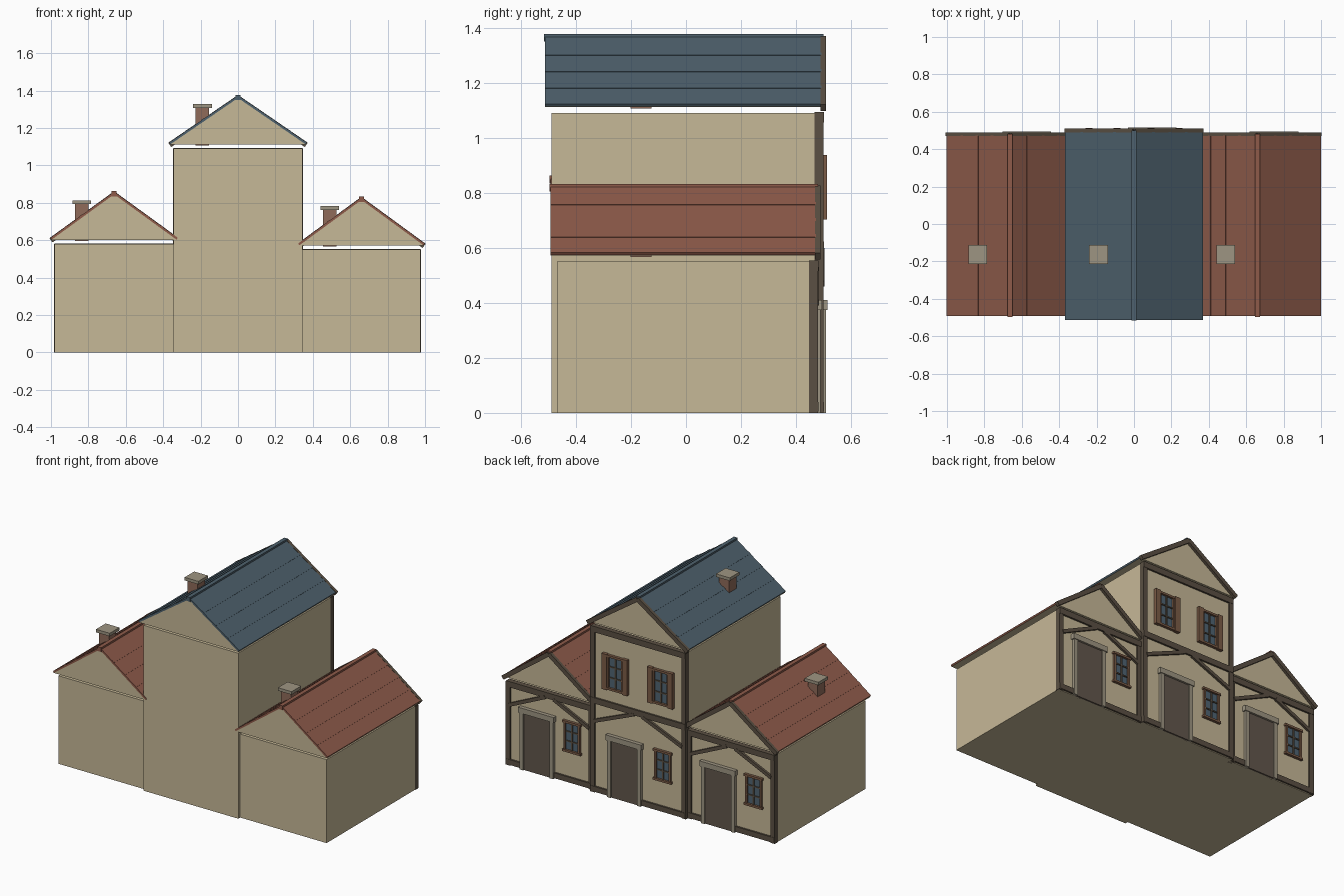
import bpy
import bmesh
import math
from mathutils import Vector, Matrix

cube = bpy.data.objects.get("Cube")
if cube:
    bpy.data.objects.remove(cube, do_unlink=True)


def material(name, r, g, b):
    lin = [(c / 255 / 12.92) if c < 11 else ((c / 255 + 0.055) / 1.055) ** 2.4 for c in (r, g, b)]
    m = bpy.data.materials.new(name)
    m.use_nodes = True
    m.diffuse_color = (*lin, 1)
    m.node_tree.nodes["Principled BSDF"].inputs["Base Color"].default_value = (*lin, 1)
    return m


PLASTER = material("cream plaster", 198, 184, 151)
SLATE = material("blue slate", 78, 97, 109)
TILE = material("red tile", 142, 91, 74)
BRICK = material("chimney brick", 144, 107, 90)
STONE = material("pale stone", 158, 149, 130)
TIMBER = material("dark timber", 91, 80, 67)
DOOR = material("door wood", 98, 86, 76)
SHUTTER = material("shutter wood", 124, 92, 71)
GLASS = material("window glass", 80, 100, 115)


def finish(name, bm, mat):
    bmesh.ops.recalc_face_normals(bm, faces=bm.faces)
    mesh = bpy.data.meshes.new(name)
    bm.to_mesh(mesh)
    bm.free()
    mesh.materials.append(mat)
    obj = bpy.data.objects.new(name, mesh)
    bpy.context.collection.objects.link(obj)
    return obj


def box(name, x0, x1, y0, y1, z0, z1, mat):
    bm = bmesh.new()
    size = Matrix.Diagonal((x1 - x0, y1 - y0, z1 - z0, 1))
    place = Matrix.Translation(((x0 + x1) / 2, (y0 + y1) / 2, (z0 + z1) / 2))
    bmesh.ops.create_cube(bm, size=1, matrix=place @ size)
    return finish(name, bm, mat)


def bar(name, p, q, thick, y0, y1, mat):
    """Box following the line p-q in the x-z plane, from y0 to y1."""
    a, b = Vector(p), Vector(q)
    d, mid = b - a, (a + b) / 2
    bm = bmesh.new()
    place = Matrix.Translation((mid.x, (y0 + y1) / 2, mid.y))
    turn = Matrix.Rotation(-math.atan2(d.y, d.x), 4, 'Y')
    size = Matrix.Diagonal((d.length, y1 - y0, thick, 1))
    bmesh.ops.create_cube(bm, size=1, matrix=place @ turn @ size)
    return finish(name, bm, mat)


def prism(name, points, y0, y1, mat):
    bm = bmesh.new()
    face = bm.faces.new([bm.verts.new((x, y0, z)) for x, z in points])
    ext = bmesh.ops.extrude_face_region(bm, geom=[face])
    moved = [v for v in ext["geom"] if isinstance(v, bmesh.types.BMVert)]
    bmesh.ops.translate(bm, verts=moved, vec=(0, y1 - y0, 0))
    return finish(name, bm, mat)


def window(name, x, z, w, h, y, shutters):
    """Glass with a frame, glazing bars, and optional shutters."""
    box(name + "_glass", x - w / 2, x + w / 2, y - 0.01, y + 0.004, z - h / 2, z + h / 2, GLASS)
    t = 0.014
    for s in (-1, 1):
        e = x + s * w / 2
        box(name + "_jamb", e - t / 2, e + t / 2, y - 0.01, y + 0.014, z - h / 2, z + h / 2, SHUTTER)
        e = z + s * h / 2
        box(name + "_rail", x - w / 2 - t, x + w / 2 + t, y - 0.01, y + 0.018, e - t / 2, e + t / 2, SHUTTER)
        if shutters:
            e = x + s * (w / 2 + 0.022)
            box(name + "_shutter", e - 0.018, e + 0.018, y - 0.01, y + 0.022, z - h / 2 - 0.01, z + h / 2 + 0.01, SHUTTER)
    box(name + "_mullion", x - 0.005, x + 0.005, y, y + 0.01, z - h / 2, z + h / 2, TIMBER)
    for f in (-1, 1):
        e = z + f * h / 6
        box(name + "_glazing_bar", x - w / 2, x + w / 2, y, y + 0.01, e - 0.004, e + 0.004, TIMBER)


def doorway(name, x, y):
    box(name + "_door", x - 0.1, x + 0.1, y - 0.01, y + 0.012, 0, 0.375, DOOR)
    for s in (-1, 1):
        e = x + s * 0.109
        box(name + "_door_jamb", e - 0.013, e + 0.013, y - 0.01, y + 0.02, 0, 0.375, STONE)
    box(name + "_door_lintel", x - 0.13, x + 0.13, y - 0.01, y + 0.025, 0.375, 0.41, STONE)


def roof(name, cx, w, hy, top, rise, mat):
    half, eave = w / 2 + 0.02, top + 0.022
    apex = eave + rise
    y0, y1 = -hy - 0.022, hy + 0.002
    prism(name + "_gable", [(cx - half, eave), (cx + half, eave), (cx, apex)], y0, y1, PLASTER)
    for s in (-1, 1):
        low, high = (cx + s * half, eave + 0.006), (cx, apex + 0.006)
        bar(name + "_roof_slope", low, high, 0.012, y0 - 0.001, y1, mat)
        bar(name + "_barge_board", (low[0], eave - 0.002), (cx, apex - 0.002), 0.028, hy, hy + 0.02, TIMBER)
        # raised tile courses running along the slope
        for f in (0.28, 0.52, 0.76):
            x, z = cx + s * half * f, apex + 0.011 - rise * f
            dx, dz = s * 0.007, -0.007 * rise / half
            bar(name + "_tile_course", (x - dx, z - dz), (x + dx, z + dz), 0.008, y0 - 0.001, y1, mat)
    box(name + "_ridge_cap", cx - 0.013, cx + 0.013, y0 - 0.005, y1 + 0.008, apex - 0.012, apex + 0.016, mat)


def chimney(name, x, bottom, top):
    box(name + "_chimney", x - 0.036, x + 0.036, -0.201, -0.125, bottom, top - 0.02, BRICK)
    box(name + "_chimney_cap", x - 0.05, x + 0.05, -0.213, -0.113, top - 0.02, top, STONE)


def house(name, cx, w, hy, top, rise, mat, storey, chim_x):
    half = w / 2
    box(name + "_walls", cx - half, cx + half, -hy, hy, 0, top, PLASTER)
    roof(name, cx, w, hy, top, rise, mat)
    chimney(name, chim_x, top + 0.017, top + rise - 0.012)
    # timber frame
    back, face = hy - 0.022, hy + 0.01
    for s in (-1, 1):
        e = cx + s * (half - 0.013)
        box(name + "_corner_post", e - 0.016, e + 0.016, back, face, 0, top, TIMBER)
        bar(name + "_brace", (cx + s * (half - 0.025), storey - 0.15), (cx + s * 0.03, storey - 0.03),
            0.022, hy - 0.005, hy + 0.014, TIMBER)
    beams = {top - 0.016, storey - 0.016}
    for z in beams:
        box(name + "_beam", cx - half, cx + half, back, face + 0.002, z - 0.018, z + 0.02, TIMBER)
    door_x = cx + 0.14 * w
    for a, b in ((cx - half, door_x - 0.12), (door_x + 0.12, cx + half)):
        box(name + "_sill_beam", a, b, back, face + 0.002, 0.005, 0.04, TIMBER)
    # openings
    doorway(name, door_x, hy)
    window(name + "_lower_window", cx - 0.26 * w, 0.305, 0.105, 0.19, hy, False)
    if storey < top:
        for s in (-1, 1):
            window(name + "_upper_window", cx + s * 0.24 * w, 0.82, 0.105, 0.215, hy, True)


house("right_house", -0.6625, 0.635, 0.47, 0.58, 0.245, TILE, 0.58, -0.836)
house("middle_house", 0.0, 0.69, 0.49, 1.09, 0.25, SLATE, 0.62, -0.19)
house("left_house", 0.66, 0.63, 0.47, 0.55, 0.245, TILE, 0.55, 0.49)
